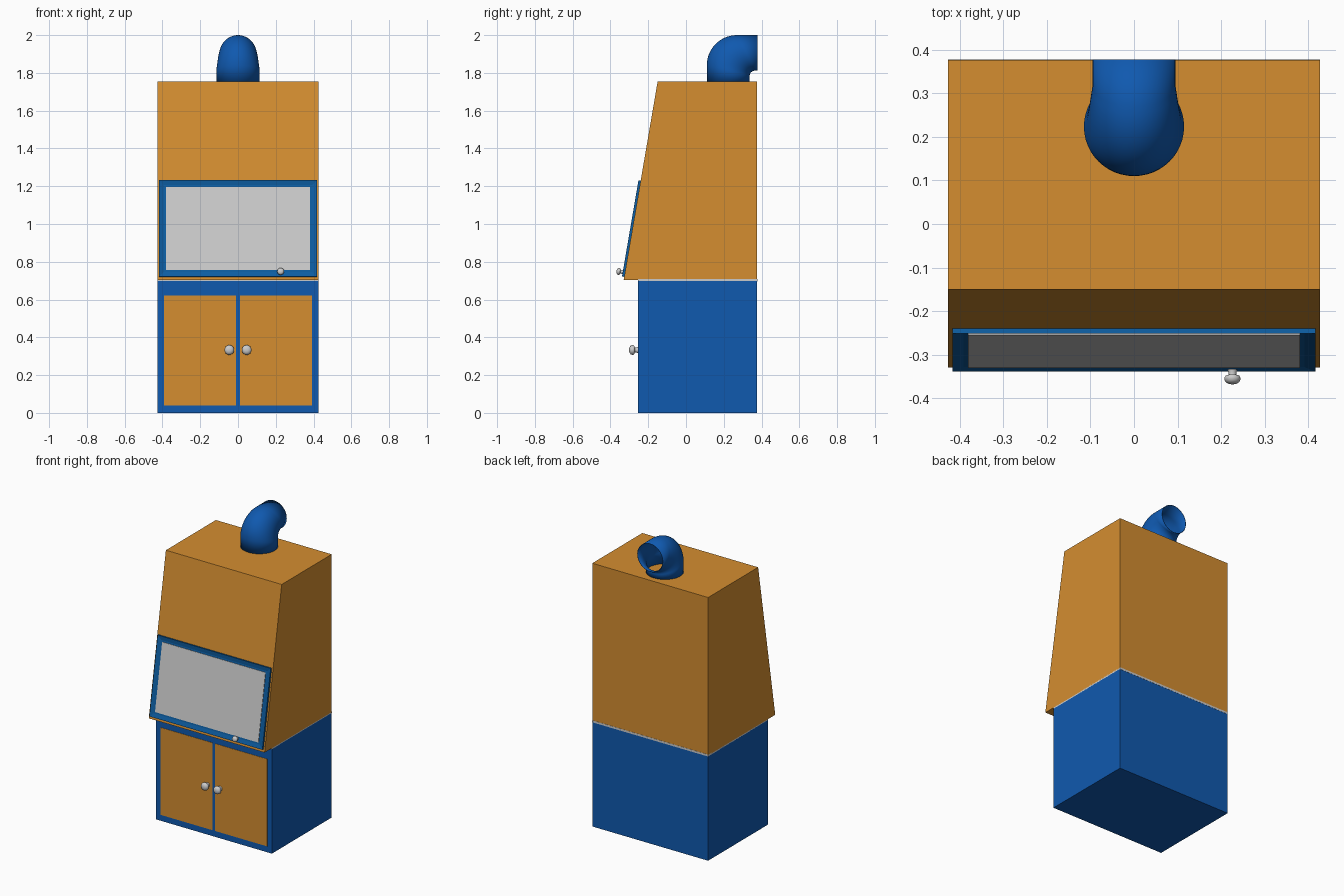
import bpy, bmesh
from math import sin, cos, pi, atan2
from mathutils import Matrix, Vector

if "Cube" in bpy.data.objects:
    bpy.data.objects.remove(bpy.data.objects["Cube"])


def material(name, rgb):
    m = bpy.data.materials.new(name)
    m.diffuse_color = (*rgb, 1)
    m.use_nodes = True
    m.node_tree.nodes["Principled BSDF"].inputs["Base Color"].default_value = m.diffuse_color
    return m


BLUE = material("blue_paint", (0.005, 0.1, 0.43))
SASH_BLUE = material("sash_blue", (0.004, 0.11, 0.36))
ORANGE = material("orange_panel", (0.66, 0.27, 0.03))


def finish(name, bm, mat=None, smooth=False, matrix=None):
    bmesh.ops.recalc_face_normals(bm, faces=bm.faces[:])
    me = bpy.data.meshes.new(name)
    bm.to_mesh(me)
    bm.free()
    ob = bpy.data.objects.new(name, me)
    bpy.context.collection.objects.link(ob)
    if mat:
        me.materials.append(mat)
    if matrix:
        ob.matrix_world = matrix
    if smooth:
        bpy.ops.object.select_all(action='DESELECT')
        ob.select_set(True)
        bpy.context.view_layer.objects.active = ob
        bpy.ops.object.shade_smooth_by_angle(angle=0.7)
    return ob


def box_bm(lo, hi):
    bm = bmesh.new()
    bmesh.ops.create_cube(bm, size=1)
    lo, hi = Vector(lo), Vector(hi)
    bmesh.ops.scale(bm, vec=hi - lo, verts=bm.verts)
    bmesh.ops.translate(bm, vec=(lo + hi) / 2, verts=bm.verts)
    return bm


def box(name, lo, hi, mat=None, matrix=None):
    return finish(name, box_bm(lo, hi), mat, matrix=matrix)


def loft(bm, rings):
    for a, b in zip(rings, rings[1:]):
        n = len(a)
        for i in range(n):
            bm.faces.new((a[i], a[(i + 1) % n], b[(i + 1) % n], b[i]))


def knob(name, r, matrix):
    # turned knob: stem and rounded head, pointing along -y
    profile = [(0.62, 0), (0.5, 0.35), (0.5, 0.65), (0.85, 0.75), (1, 1.0),
               (1, 1.2), (0.88, 1.5), (0.6, 1.7), (0.25, 1.79)]
    bm = bmesh.new()
    n = 24
    rings = [[bm.verts.new((r * p * cos(2 * pi * i / n), -r * d, r * p * sin(2 * pi * i / n)))
              for i in range(n)] for p, d in profile]
    loft(bm, rings)
    bm.faces.new(rings[0])
    bm.faces.new(rings[-1])
    return finish(name, bm, smooth=True, matrix=matrix)


# base cabinet and the thin worktop
box("base_cabinet", (-0.427, -0.253, 0), (0.427, 0.377, 0.697), BLUE)
box("worktop", (-0.427, -0.253, 0.695), (0.427, 0.378, 0.708))

# pair of doors with knobs
for side, s in (("left", -1), ("right", 1)):
    x0, x1 = sorted((s * 0.01, s * 0.393))
    box(side + "_door", (x0, -0.255, 0.04), (x1, -0.24, 0.622), ORANGE)
    knob(side + "_door_knob", 0.026, Matrix.Translation((s * 0.046, -0.254, 0.333)))

# upper hood with sloping front
bm = bmesh.new()
outline = [(-0.33, 0.703), (0.377, 0.703), (0.377, 1.755), (-0.15, 1.755)]
side = bm.faces.new([bm.verts.new((-0.427, y, z)) for y, z in outline])
ext = bmesh.ops.extrude_face_region(bm, geom=[side])["geom"]
bmesh.ops.translate(bm, vec=(0.854, 0, 0),
                    verts=[v for v in ext if isinstance(v, bmesh.types.BMVert)])
finish("hood", bm, ORANGE)

# sash lying on the sloping front: recessed frame, glass and knob
tilt = Matrix.Translation((0, -0.327, 0.72)) @ Matrix.Rotation(-atan2(0.18, 1.052), 4, 'X')
bm = box_bm((-0.417, -0.012, 0), (0.417, 0.001, 0.517))
front = min(bm.faces, key=lambda f: f.calc_center_median().y)
bmesh.ops.inset_region(bm, faces=[front], thickness=0.036)
bmesh.ops.translate(bm, vec=(0, 0.006, 0), verts=front.verts)
finish("sash_frame", bm, SASH_BLUE, matrix=tilt)
box("sash_glass", (-0.381, -0.0095, 0.036), (0.381, -0.004, 0.481), matrix=tilt)
knob("sash_knob", 0.0185, tilt @ Matrix.Translation((0.226, -0.012, 0.024)))

# exhaust elbow: narrows as it turns from the hood top to the back
STEPS, SIDES = 14, 48
pairs = [((0.11, 1.75), (0.337, 1.75))]
for k in range(STEPS + 1):
    t = pi / 2 * k / STEPS
    pairs.append(((0.27 - 0.16 * cos(t), 1.84 + 0.16 * sin(t)),
                  (0.367 - 0.03 * cos(t), 1.785 + 0.027 * sin(t))))
pairs.append(((0.378, 2.0), (0.378, 1.812)))
bm = bmesh.new()
rings = []
for k, (outer, inner) in enumerate(pairs):
    o, i_ = Vector((0, *outer)), Vector((0, *inner))
    mid, half = (o + i_) / 2, (o - i_) / 2
    rx = 0.115 - 0.02 * min(1, max(0, k - 1) / STEPS)
    rings.append([bm.verts.new(mid + half * cos(a) + Vector((rx * sin(a), 0, 0)))
                  for a in (2 * pi * j / SIDES for j in range(SIDES))])
loft(bm, rings)
pipe = finish("exhaust_pipe", bm, BLUE, smooth=True)
wall = pipe.modifiers.new("wall", 'SOLIDIFY')
wall.thickness = 0.003
wall.offset = -1
